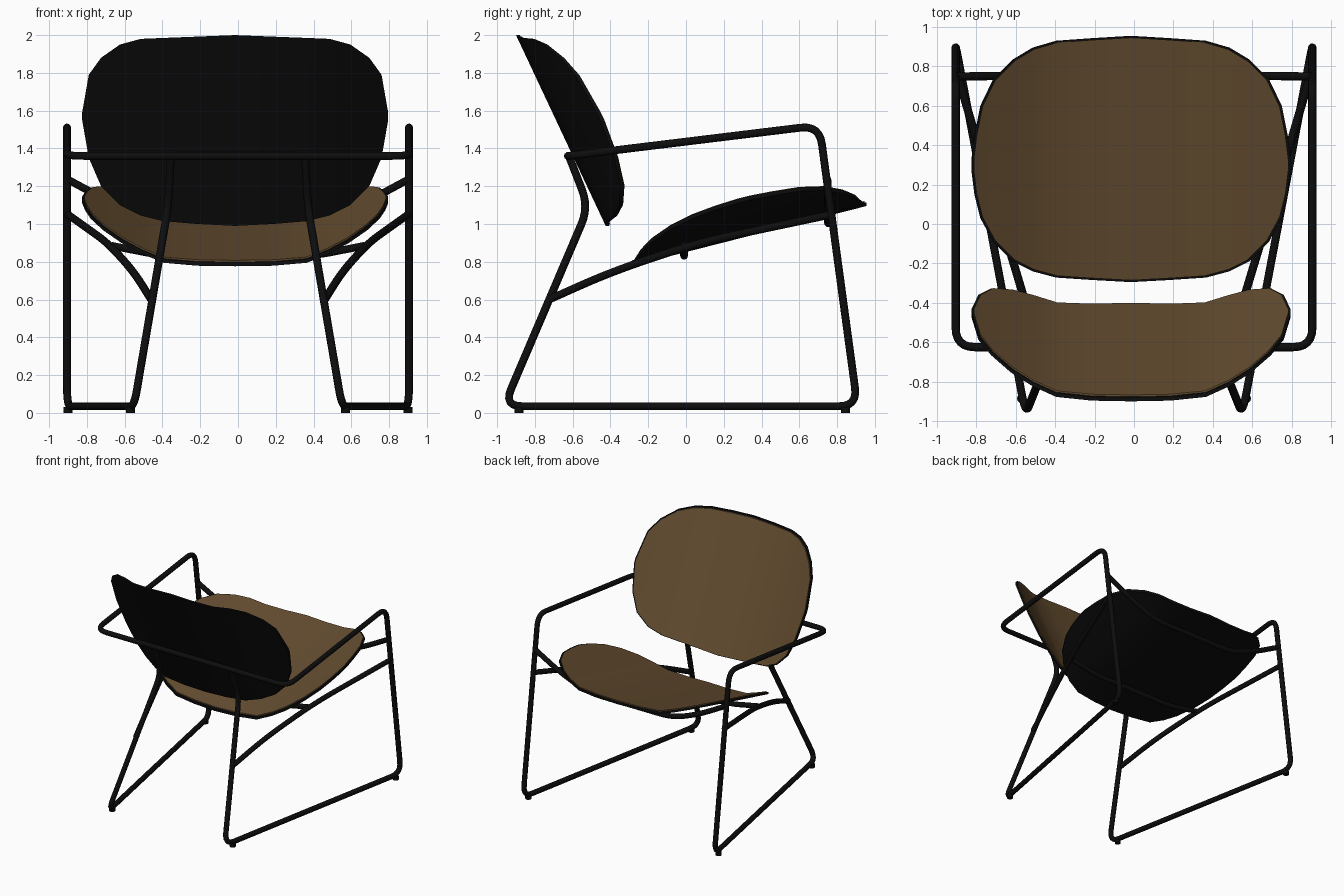
import bpy, bmesh, math
from mathutils import Vector

if "Cube" in bpy.data.objects:
    bpy.data.objects.remove(bpy.data.objects["Cube"])


def material(name, rgb):
    m = bpy.data.materials.new(name)
    m.diffuse_color = (*rgb, 1)
    m.use_nodes = True
    m.node_tree.nodes["Principled BSDF"].inputs["Base Color"].default_value = m.diffuse_color
    return m


BLACK = material("black metal", (0.004, 0.004, 0.004))
BROWN = material("brown leather", (0.13, 0.075, 0.03))
R = 0.021      # tube radius
CX = -0.015    # centre line of both panels


def rounded(points, setback, steps=6):
    """Replace inner corners of a path by smooth bends."""
    pts = [Vector(p) for p in points]
    out = [pts[0]]
    for a, b, c in zip(pts, pts[1:], pts[2:]):
        p = b + (a - b).normalized() * min(setback, (a - b).length * 0.49)
        q = b + (c - b).normalized() * min(setback, (c - b).length * 0.49)
        for i in range(steps + 1):
            t = i / steps
            out.append(p * (1 - t) ** 2 + b * 2 * t * (1 - t) + q * t * t)
    return out + [pts[-1]]


def smooth(obj, angle=40):
    bpy.ops.object.select_all(action='DESELECT')
    obj.select_set(True)
    bpy.context.view_layer.objects.active = obj
    bpy.ops.object.shade_smooth_by_angle(angle=math.radians(angle))


def tube(name, points, setback=0.1):
    cu = bpy.data.curves.new(name, 'CURVE')
    cu.dimensions = '3D'
    cu.bevel_depth = R
    cu.bevel_resolution = 3
    cu.use_fill_caps = True
    path = rounded(points, setback)
    sp = cu.splines.new('POLY')
    sp.points.add(len(path) - 1)
    for pt, co in zip(sp.points, path):
        pt.co = (*co, 1)
    cu.materials.append(BLACK)
    obj = bpy.data.objects.new(name, cu)
    bpy.context.collection.objects.link(obj)
    bpy.ops.object.select_all(action='DESELECT')
    obj.select_set(True)
    bpy.context.view_layer.objects.active = obj
    bpy.ops.object.convert(target='MESH')
    smooth(bpy.context.view_layer.objects.active)


def mirrored(points):
    """Path that runs from the given end, through x = 0, to its mirror."""
    return [(-x, y, z) for x, y, z in reversed(points)] + list(points)


def wing(x, depth):
    """Flat in the middle, curling up towards the sides."""
    t = max(0, (abs(x) - 0.33) / 0.48)
    return depth * t ** 1.2


def panel(name, outline, place, mat, low, high, scale=1.0, rows=8, bevel=0):
    """Thin curved panel: outline is (x, upper, lower) for half the width."""
    cols = [(-x, a, b) for x, a, b in reversed(outline[1:])] + outline
    mid = (outline[0][1] + outline[0][2]) / 2
    bm = bmesh.new()
    grids = []
    for off in (low, high):
        g = []
        for x, hi, lo in cols:
            col = []
            for j in range(rows + 1):
                v = lo + (hi - lo) * j / rows
                v = mid + (v - mid) * scale
                col.append(bm.verts.new(place(x * scale, v, off)))
            g.append(col)
        grids.append(g)
    n = len(cols)
    for g in grids:
        for i in range(n - 1):
            for j in range(rows):
                bm.faces.new((g[i][j], g[i + 1][j], g[i + 1][j + 1], g[i][j + 1]))
    # rim
    ring = [(i, 0) for i in range(n)] + [(n - 1, j) for j in range(1, rows + 1)]
    ring += [(i, rows) for i in range(n - 2, -1, -1)] + [(0, j) for j in range(rows - 1, 0, -1)]
    a, b = grids
    for (i, j), (k, l) in zip(ring, ring[1:] + ring[:1]):
        bm.faces.new((a[i][j], a[k][l], b[k][l], b[i][j]))
    bmesh.ops.recalc_face_normals(bm, faces=bm.faces)
    me = bpy.data.meshes.new(name)
    bm.to_mesh(me)
    bm.free()
    me.materials.append(mat)
    obj = bpy.data.objects.new(name, me)
    bpy.context.collection.objects.link(obj)
    smooth(obj, 35)


# main frame: one bent tube from rear leg to rear leg
half = [(0.905, -0.625, 1.36), (0.905, 0.706, 1.522), (0.905, 0.908, 0.035),
        (0.55, -0.965, 0.035), (0.37, -0.515, 1.09), (0.355, -0.62, 1.36)]
tube("main_frame", mirrored(half))

# seat supports and curved cross bars
for s, side in ((1, "left"), (-1, "right")):
    tube("seat_support_" + side,
         [(s * 0.46, -0.725, 0.6), (s * 0.55, -0.4, 0.745), (s * 0.69, 0.06, 0.9),
          (s * 0.9, 0.77, 1.05)], 0.2)
tube("front_cross_bar", mirrored([(0.4, 0.752, 1.005), (0.65, 0.752, 1.1), (0.9, 0.748, 1.235)]), 0.12)
tube("rear_cross_bar", mirrored([(0.4, -0.01, 0.832), (0.67, -0.01, 0.885)]), 0.1)

# feet
for x, y in ((0.9, 0.845), (0.57, -0.885)):
    for s in (1, -1):
        bpy.ops.mesh.primitive_cylinder_add(vertices=12, radius=0.024, depth=0.03,
                                            location=(s * x, y, 0.015))
        foot = bpy.context.object
        foot.name = "foot"
        foot.data.materials.append(BLACK)
        smooth(foot)

# backrest: (x, top z, bottom z)
back = [(0, 2.0, 0.99), (0.2, 1.992, 1.0), (0.38, 1.985, 1.015), (0.5, 1.98, 1.045), (0.61, 1.95, 1.1),
        (0.71, 1.88, 1.2), (0.775, 1.79, 1.35), (0.81, 1.59, 1.55)]


def place_back(x, z, off):
    return (x + CX, -0.9 + (2.0 - z) * 0.47 + wing(x, 0.235) + off, z)


panel("backrest_shell", back, place_back, BLACK, 0, 0.02)
panel("backrest_pad", back, place_back, BROWN, 0.019, 0.029, 0.985)

# seat: (x, front y, rear y)
seat = [(0, 0.955, -0.295), (0.2, 0.943, -0.284), (0.38, 0.93, -0.272), (0.5, 0.895, -0.24), (0.6, 0.835, -0.19),
        (0.7, 0.735, -0.09), (0.765, 0.6, 0.03), (0.795, 0.45, 0.15), (0.81, 0.33, 0.27)]


def place_seat(x, y, off):
    return (x + CX, y, 0.775 + (y + 0.3) * 0.255 + wing(x, 0.19) + off)


panel("seat_shell", seat, place_seat, BLACK, 0, 0.02)
panel("seat_pad", seat, place_seat, BROWN, 0.019, 0.029, 0.985)
